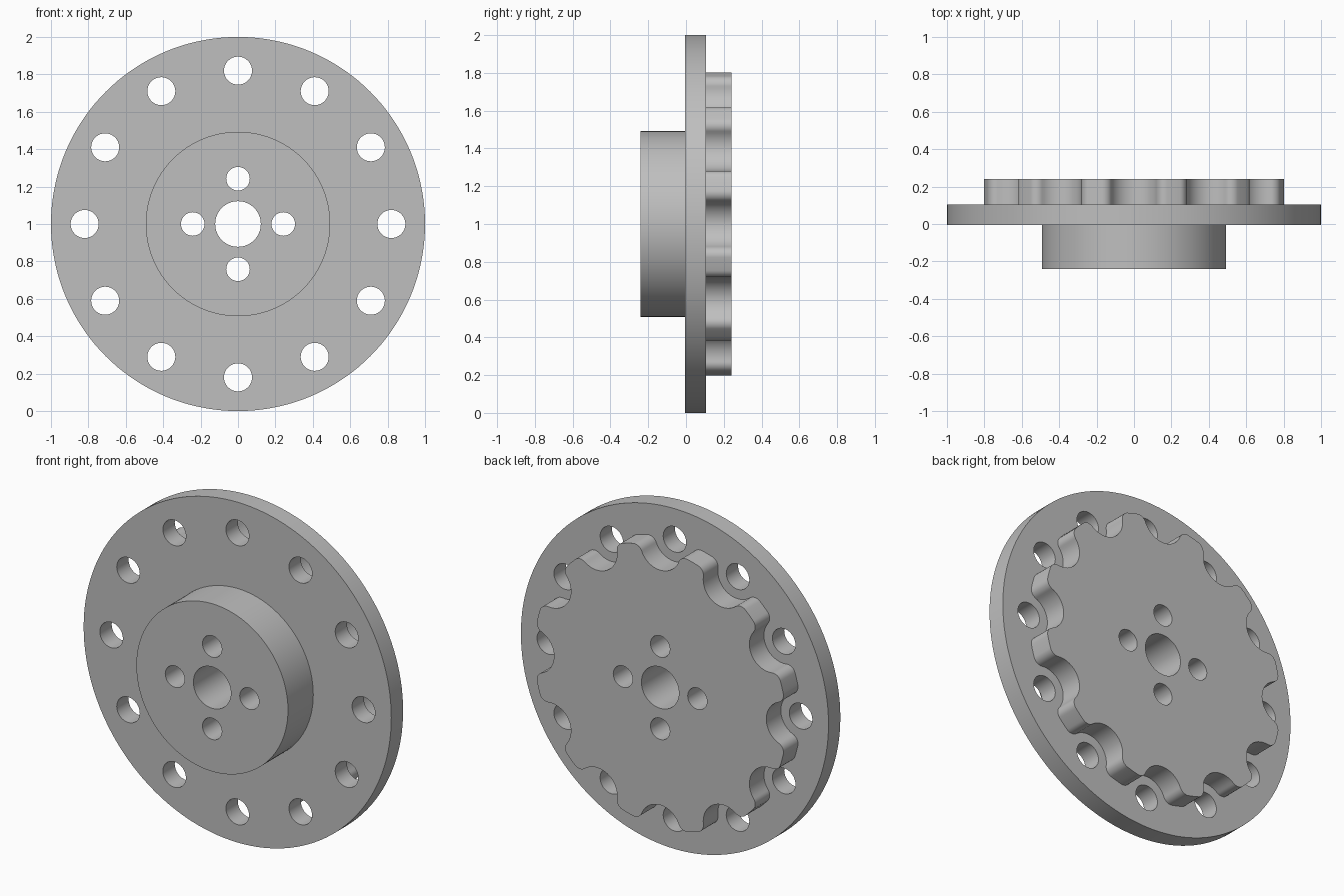
import bpy, bmesh
from math import pi, sin, cos, acos, atan2, radians, hypot

if "Cube" in bpy.data.objects:
    bpy.data.objects.remove(bpy.data.objects["Cube"])

steel = bpy.data.materials.new("grey_metal")
steel.use_nodes = True
GREY = (0.52, 0.52, 0.52, 1)
steel.diffuse_color = GREY
steel.node_tree.nodes["Principled BSDF"].inputs["Base Color"].default_value = GREY


def arc(cx, cz, r, a0, a1, n):
    """n points from angle a0 towards a1, end point left out."""
    return [(cx + r * cos(a0 + (a1 - a0) * i / n),
             cz + r * sin(a0 + (a1 - a0) * i / n)) for i in range(n)]


def circle(r, n, dist=0, angle=0):
    return arc(dist * cos(angle), dist * sin(angle), r, 0, 2 * pi, n)


def slab(name, loops, front, back):
    """Plate with holes: the first loop is the outline, the rest are holes."""
    bm = bmesh.new()
    for loop in loops:
        verts = [bm.verts.new((x, front, z + 1)) for x, z in loop]
        for a, b in zip(verts, verts[1:] + verts[:1]):
            bm.edges.new((a, b))
    bmesh.ops.triangle_fill(bm, use_beauty=True, edges=bm.edges[:], normal=(0, -1, 0))
    ext = bmesh.ops.extrude_face_region(bm, geom=bm.faces[:], use_keep_orig=True)
    moved = [g for g in ext["geom"] if isinstance(g, bmesh.types.BMVert)]
    bmesh.ops.translate(bm, verts=moved, vec=(0, back - front, 0))
    bmesh.ops.recalc_face_normals(bm, faces=bm.faces[:])
    mesh = bpy.data.meshes.new(name)
    bm.to_mesh(mesh)
    bm.free()
    mesh.materials.append(steel)
    obj = bpy.data.objects.new(name, mesh)
    bpy.context.collection.objects.link(obj)
    bpy.ops.object.select_all(action="DESELECT")
    obj.select_set(True)
    bpy.context.view_layer.objects.active = obj
    bpy.ops.object.shade_smooth_by_angle(angle=radians(30))
    return obj


def scalloped_outline(count, tip, pitch, scoop, fillet):
    """Round plate with scoops around each bolt hole and rounded tooth corners."""
    reach = tip - fillet
    phi = acos((pitch**2 + reach**2 - (scoop + fillet)**2) / (2 * pitch * reach))
    fx, fz = reach * cos(phi), reach * sin(phi)
    touch = atan2(fz, fx - pitch)            # scoop meets fillet
    step = 2 * pi / count
    unit = arc(pitch, 0, scoop, 2 * pi - touch, touch, 24)
    unit += arc(fx, fz, fillet, touch - pi, phi, 10)
    unit += arc(0, 0, tip, phi, step - phi, 4)
    bx, bz = reach * cos(step - phi), reach * sin(step - phi)
    unit += arc(bx, bz, fillet, step - phi, step - touch + pi, 10)
    return [(x * cos(k * step) - z * sin(k * step),
             x * sin(k * step) + z * cos(k * step))
            for k in range(count) for x, z in unit]


# Holes through the middle and around the rim
PITCH = 0.82
centre_holes = [circle(0.122, 48)]
centre_holes += [circle(0.063, 32, 0.242, k * pi / 2) for k in range(4)]
rim_holes = [circle(0.075, 32, PITCH, k * pi / 6) for k in range(12)]

# Stacked parts, front to back
slab("hub", [circle(0.493, 96)] + centre_holes, -0.24, -0.005)
slab("flange", [circle(1.0, 144)] + centre_holes + rim_holes, -0.005, 0.105)
slab("scalloped_plate",
     [scalloped_outline(12, 0.82, PITCH, 0.13, 0.05)] + centre_holes, 0.105, 0.24)
